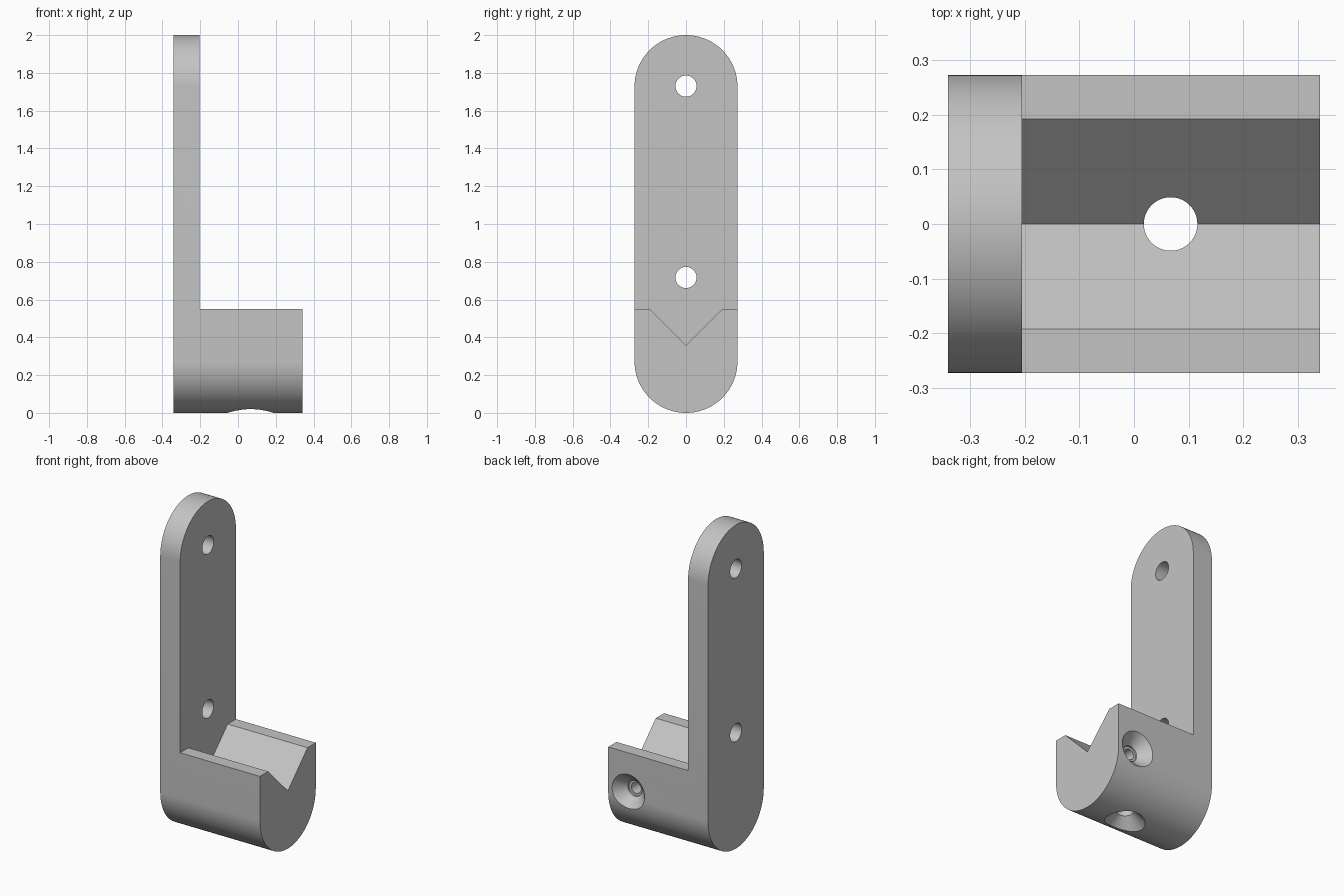
import bpy, bmesh
from math import sin, cos, tau, pi, radians
from mathutils import Matrix, Vector

if "Cube" in bpy.data.objects:
    bpy.data.objects.remove(bpy.data.objects["Cube"], do_unlink=True)

RADIUS, HEIGHT = 0.2725, 2.0
X_BACK, X_PLATE, X_END = -0.341, -0.205, 0.341
SEAT_Z, VEE_Z, VEE_Y = 0.55, 0.357, 0.192


def add_object(name, bm):
    bmesh.ops.recalc_face_normals(bm, faces=bm.faces[:])
    mesh = bpy.data.meshes.new(name)
    bm.to_mesh(mesh)
    bm.free()
    obj = bpy.data.objects.new(name, mesh)
    bpy.context.scene.collection.objects.link(obj)
    return obj


def extrude_x(name, outline, x0, x1):
    """Solid from a (y, z) outline swept along x."""
    bm = bmesh.new()
    face = bm.faces.new([bm.verts.new((x0, y, z)) for y, z in outline])
    swept = bmesh.ops.extrude_face_region(bm, geom=[face])["geom"]
    verts = [v for v in swept if isinstance(v, bmesh.types.BMVert)]
    bmesh.ops.translate(bm, verts=verts, vec=(x1 - x0, 0, 0))
    return add_object(name, bm)


def drill(name, origin, direction, steps, sides=48):
    """Turned cutter from (depth, radius) steps along a direction."""
    bm = bmesh.new()
    rings = [[bm.verts.new((r * cos(tau * i / sides), r * sin(tau * i / sides), d))
              for i in range(sides)] for d, r in steps]
    for a, b in zip(rings, rings[1:]):
        for i in range(sides):
            j = (i + 1) % sides
            bm.faces.new((a[i], a[j], b[j], b[i]))
    bm.faces.new(rings[0])
    bm.faces.new(rings[-1])
    turn = Vector((0, 0, 1)).rotation_difference(Vector(direction)).to_matrix().to_4x4()
    bm.transform(Matrix.Translation(origin) @ turn)
    return add_object(name, bm)


# Rounded bar that gives both the tall plate and the block
N = 48
arc = [pi * i / N for i in range(N + 1)]
outline = [(RADIUS * cos(a), HEIGHT - RADIUS + RADIUS * sin(a)) for a in arc]
outline += [(-RADIUS * cos(a), RADIUS - RADIUS * sin(a)) for a in arc]
bracket = extrude_x("bracket", outline, X_BACK, X_END)

# Space above the block, with the V-shaped groove
space = [(-0.4, SEAT_Z), (-VEE_Y, SEAT_Z), (0, VEE_Z), (VEE_Y, SEAT_Z),
         (0.4, SEAT_Z), (0.4, 2.2), (-0.4, 2.2)]
cutters = [extrude_x("groove_cutter", space, X_PLATE, 0.5)]

# Plate mounting holes
for z in (0.717, 1.73):
    cutters.append(drill("plate_hole_cutter", (-0.5, 0, z), (1, 0, 0),
                         [(0, 0.056), (0.4, 0.056)]))

# Countersunk hole up through the block
cutters.append(drill("bottom_hole_cutter", (0.067, 0, 0), (0, 0, 1),
                     [(-0.02, 0.142), (0.073, 0.049), (0.5, 0.049)]))

# Countersunk blind hole in the rear side of the block
cutters.append(drill("side_hole_cutter", (0.203, RADIUS, 0.305), (0, -1, 0),
                     [(-0.02, 0.131), (0.064, 0.048), (0.075, 0.048),
                      (0.075, 0.033), (0.24, 0.033)]))

bpy.context.view_layer.objects.active = bracket
for cutter in cutters:
    mod = bracket.modifiers.new("cut", 'BOOLEAN')
    mod.operation, mod.solver, mod.object = 'DIFFERENCE', 'EXACT', cutter
    bpy.ops.object.modifier_apply(modifier=mod.name)
    bpy.data.objects.remove(cutter, do_unlink=True)

# Plain grey finish
grey = bpy.data.materials.new("light grey")
grey.use_nodes = True
colour = (0.55, 0.55, 0.55, 1)
grey.diffuse_color = colour
grey.node_tree.nodes["Principled BSDF"].inputs["Base Color"].default_value = colour
bracket.data.materials.clear()
bracket.data.materials.append(grey)

bpy.ops.object.select_all(action='DESELECT')
bracket.select_set(True)
bpy.ops.object.shade_smooth_by_angle(angle=radians(25))
